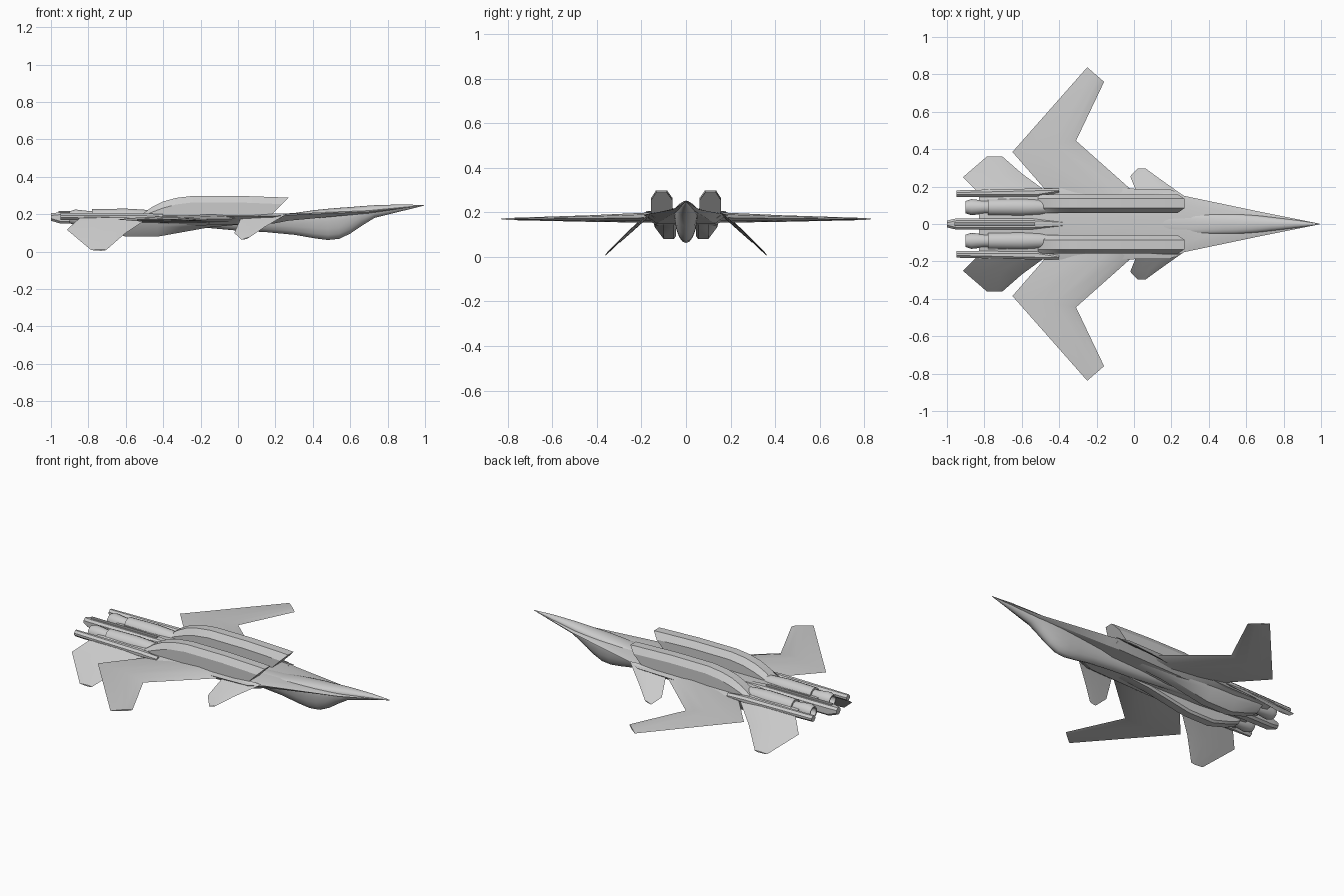
import bpy
import bmesh
from math import sin, cos, pi, radians

cube = bpy.data.objects.get("Cube")
if cube:
    bpy.data.objects.remove(cube, do_unlink=True)

grey = bpy.data.materials.new("light_grey")
grey.use_nodes = True
COLOUR = (0.6, 0.6, 0.6, 1)
grey.diffuse_color = COLOUR
grey.node_tree.nodes["Principled BSDF"].inputs["Base Color"].default_value = COLOUR


def loft(name, rings, mirror=False, angle=30):
    """Skin a list of equal-length point rings and cap both ends."""
    bm = bmesh.new()
    vs = [[bm.verts.new(p) for p in ring] for ring in rings]
    n = len(rings[0])
    for a, b in zip(vs, vs[1:]):
        for i in range(n):
            j = (i + 1) % n
            bm.faces.new((a[i], a[j], b[j], b[i]))
    bm.faces.new(vs[0])
    bm.faces.new(vs[-1])
    bmesh.ops.remove_doubles(bm, verts=bm.verts, dist=0.0002)
    bmesh.ops.recalc_face_normals(bm, faces=bm.faces)
    me = bpy.data.meshes.new(name)
    bm.to_mesh(me)
    bm.free()
    me.materials.append(grey)
    ob = bpy.data.objects.new(name, me)
    bpy.context.collection.objects.link(ob)
    if mirror:
        mod = ob.modifiers.new("Mirror", 'MIRROR')
        mod.use_axis = (False, True, False)
    bpy.ops.object.select_all(action='DESELECT')
    ob.select_set(True)
    bpy.context.view_layer.objects.active = ob
    bpy.ops.object.shade_smooth_by_angle(angle=radians(angle))
    return ob


def oval(x, hw, top, mid, bottom, n=20, y=0):
    """Egg-shaped ring with its widest point at height mid."""
    ring = []
    for i in range(n):
        a = 2 * pi * i / n
        h = top - mid if sin(a) > 0 else mid - bottom
        ring.append((x, y + hw * cos(a), mid + h * sin(a)))
    return ring


def slab(x, hw, mid, up, down):
    """Six-sided sharp-edged ring for the flat lifting body."""
    return [(x, hw, mid), (x, hw * .7, mid + up), (x, -hw * .7, mid + up),
            (x, -hw, mid), (x, -hw * .7, mid - down), (x, hw * .7, mid - down)]


def box(x, y0, y1, z0, z1, c=.012):
    """Box ring with chamfered corners."""
    return [(x, y0, z0 + c), (x, y0 + c, z0), (x, y1 - c, z0), (x, y1, z0 + c),
            (x, y1, z1 - c), (x, y1 - c, z1), (x, y0 + c, z1), (x, y0, z1 - c)]


def foil(lead, trail, thick):
    """Lens-shaped wing ring between a leading and a trailing point."""
    def at(t, dz):
        p = [l + (r - l) * t for l, r in zip(lead, trail)]
        return (p[0], p[1], p[2] + dz * thick / 2)
    up = [(0, 0), (.12, .65), (.35, 1), (.7, .6), (1, 0)]
    return [at(t, d) for t, d in up] + [at(t, -d) for t, d in up[3:0:-1]]


# Slender nose and spine with the deep cockpit bulge
loft("fuselage", [oval(*s) for s in (
    (.995, .001, .249, .247, .246), (.87, .02, .252, .236, .215),
    (.73, .037, .248, .222, .18), (.66, .045, .243, .216, .137),
    (.6, .05, .238, .212, .096), (.54, .053, .234, .21, .068),
    (.48, .053, .229, .206, .062), (.41, .052, .222, .203, .071),
    (.3, .05, .206, .198, .09), (.15, .05, .2, .19, .104),
    (0, .048, .2, .18, .112), (-.2, .04, .2, .18, .13), (-.5, .03, .2, .18, .15))], angle=50)

# Flat blended body and forward chines
loft("blended_body", [slab(*s) for s in (
    (.99, .002, .247, .001, .001), (.7, .06, .213, .006, .008),
    (.27, .15, .195, .008, .03), (.19, .187, .19, .01, .04),
    (-.2, .19, .185, .015, .045), (-.5, .19, .185, .015, .04),
    (-.83, .185, .183, .013, .015))])


# Air intake ducts with raked mouths
def duct(x, top, rake=0):
    base = .17
    drop = max(min(.035, (top - base) * .4), .001)
    pts = ((.06, base), (.06, top - drop), (.085, top), (.135, top),
           (.158, top - drop), (.158, base))
    return [(x - rake * (top - z), y, z) for y, z in pts]


loft("intake_duct", [duct(*s) for s in (
    (.27, .288, 1), (.23, .29, .8), (0, .298), (-.24, .298), (-.33, .287),
    (-.4, .268), (-.46, .238), (-.52, .195))], True)


# Engine nacelles hanging below the body
def nacelle(x, low):
    side = low + (.185 - low) * .5
    return [(x, .045, .2), (x, .045, low + .012), (x, .055, low), (x, .1, low),
            (x, .14, side), (x, .155, .185), (x, .13, .2)]


loft("engine_nacelle", [nacelle(*s) for s in (
    (.24, .165), (-.15, .13), (-.43, .08), (-.6, .08), (-.72, .115), (-.78, .14))], True)

# Round engine housings and stepped nozzles
loft("engine_nozzle", [oval(x, r, .183 + r, .183, .183 - r, 14, .09) for x, r in (
    (-.38, .018), (-.5, .042), (-.6, .048), (-.78, .045), (-.781, .035), (-.8, .035),
    (-.87, .043), (-.9, .033), (-.899, .026), (-.85, .024))], True)

# Tail booms
loft("centre_boom", [box(-.37, -.02, .02, .165, .2), box(-.54, -.03, .03, .15, .21),
                     box(-.95, -.03, .03, .15, .21), box(-1, -.018, .018, .165, .205)])
loft("centre_boom_rib", [box(x, -.008, .008, .19, .218, .003) for x in (-.53, -.96)])
loft("side_boom", [box(-.4, .165, .19, .17, .2), box(-.52, .145, .19, .165, .205),
                   box(-.95, .145, .18, .17, .205)], True)

# Forward-swept main wings with a swept-back root
loft("wing", [foil(*s) for s in (
    ((.12, .08, .178), (-.4, .08, .178), .05),
    ((.0, .17, .176), (-.48, .19, .176), .045),
    ((-.31, .445, .172), (-.65, .385, .172), .03),
    ((-.16, .76, .17), (-.25, .838, .17), .01))], True)

# Canted fins and canards
loft("tail_fin", [foil(*s) for s in (
    ((-.47, .175, .185), (-.84, .175, .185), .018),
    ((-.6, .27, .1), (-.915, .25, .117), .014),
    ((-.705, .362, .008), (-.785, .362, .008), .008))], True)
loft("canard", [foil(*s) for s in (
    ((.26, .155, .2), (.02, .155, .19), .014),
    ((.14, .24, .13), (-.02, .255, .1), .01),
    ((.06, .298, .075), (.02, .298, .063), .006))], True)
